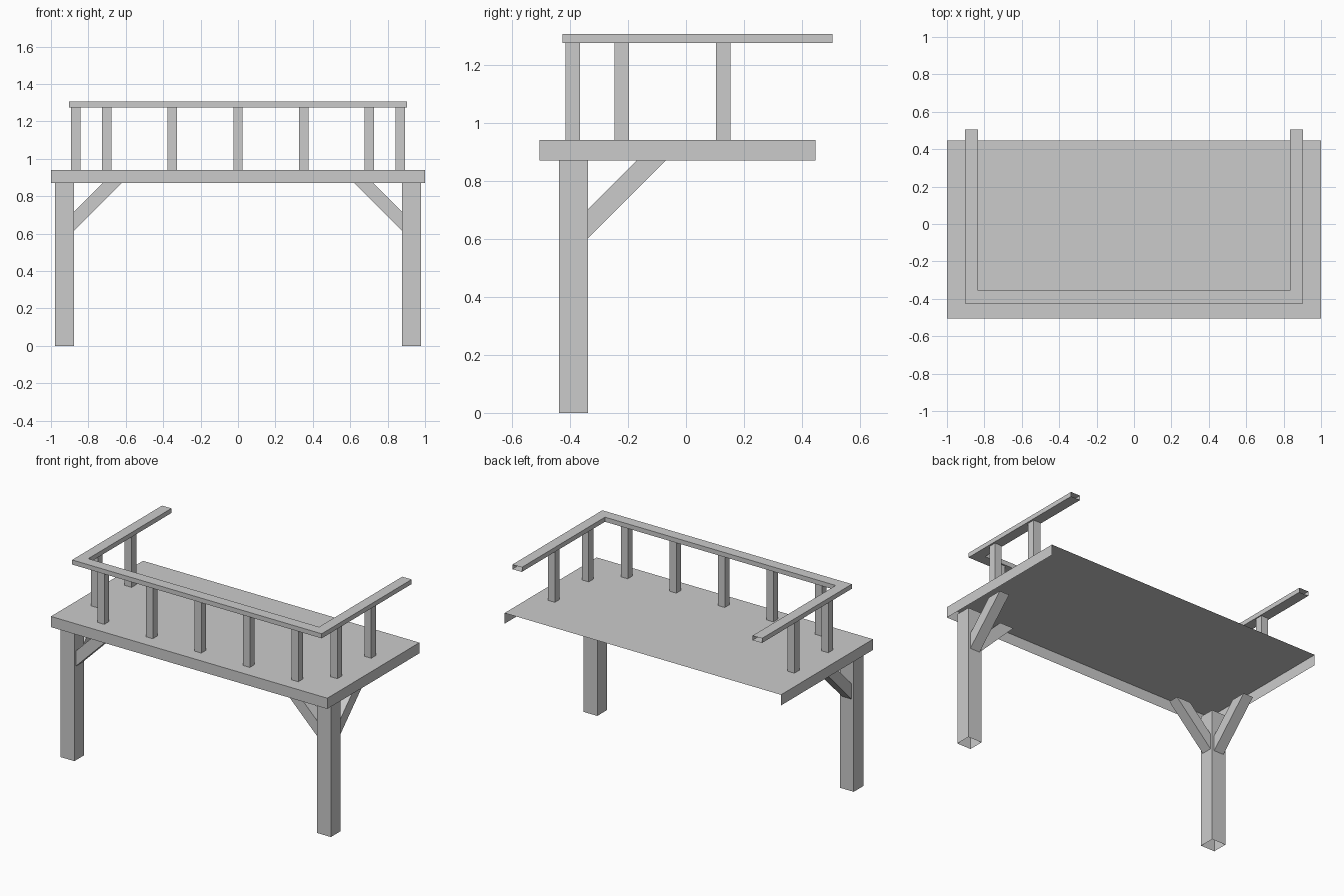
import bpy, bmesh
from mathutils import Vector

if "Cube" in bpy.data.objects:
    bpy.data.objects.remove(bpy.data.objects["Cube"])


def prism(name, profile, offset, skip=(), caps=(True, True)):
    """Extrude a closed profile by offset; skip lists side walls left open."""
    bm = bmesh.new()
    offset = Vector(offset)
    a = [bm.verts.new(p) for p in profile]
    b = [bm.verts.new(Vector(p) + offset) for p in profile]
    n = len(a)
    for i in range(n):
        if i not in skip:
            j = (i + 1) % n
            bm.faces.new((a[i], a[j], b[j], b[i]))
    if caps[0]:
        bm.faces.new(a[::-1])
    if caps[1]:
        bm.faces.new(b)
    mesh = bpy.data.meshes.new(name)
    bm.to_mesh(mesh)
    bm.free()
    obj = bpy.data.objects.new(name, mesh)
    bpy.context.collection.objects.link(obj)
    return obj


def rect(x, y, hw, z):
    return [(x - hw, y - hw, z), (x + hw, y - hw, z),
            (x + hw, y + hw, z), (x - hw, y + hw, z)]


def mirror_x(obj):
    obj.modifiers.new("mirror", 'MIRROR').use_axis[0] = True


def post(name, x, y, hw, z0, z1):
    return prism(name, rect(x, y, hw, z0), (0, 0, z1 - z0), caps=(False, False))


DECK_LOW, DECK_TOP, RAIL_LOW, RAIL_TOP = 0.87, 0.94, 1.275, 1.305
LEG_X, LEG_Y = 0.928, -0.387

# Deck: top with front and side skirts, open underneath and at the back
prism("deck", [(-1, -0.505, DECK_LOW), (1, -0.505, DECK_LOW),
               (1, 0.447, DECK_LOW), (-1, 0.447, DECK_LOW)],
      (0, 0, DECK_TOP - DECK_LOW), skip=(2,), caps=(False, True))

# Front legs
mirror_x(post("front_leg", LEG_X, LEG_Y, 0.05, 0, DECK_LOW))

# Diagonal braces from each leg, one sideways and one backwards
hw = 0.035
mirror_x(prism("side_brace", [(0.878, LEG_Y + hw, 0.615), (0.878, LEG_Y + hw, 0.715),
                              (0.723, LEG_Y + hw, DECK_LOW), (0.623, LEG_Y + hw, DECK_LOW)],
               (0, -2 * hw, 0), skip=(0, 2)))
mirror_x(prism("back_brace", [(LEG_X + hw, -0.337, 0.602), (LEG_X + hw, -0.337, 0.702),
                              (LEG_X + hw, -0.169, DECK_LOW), (LEG_X + hw, -0.069, DECK_LOW)],
               (-2 * hw, 0, 0), skip=(0, 2)))
for name in ("side_brace", "back_brace"):
    bm = bmesh.new()
    mesh = bpy.data.objects[name].data
    bm.from_mesh(mesh)
    c = sum((v.co for v in bm.verts), Vector()) / len(bm.verts)
    for f in bm.faces:
        if f.normal.dot(f.calc_center_median() - c) < 0:
            f.normal_flip()
    bm.to_mesh(mesh)
    bm.free()

# Railing posts: five along the front, two on each side
for i in range(-2, 3):
    post("front_post", i * 0.351, -0.39, 0.025, DECK_TOP, RAIL_LOW)
for y in (-0.222, 0.128):
    mirror_x(post("side_post", 0.867, y, 0.025, DECK_TOP, RAIL_LOW))

# U-shaped handrail with open back ends
o, i, f, g, e = 0.903, 0.835, -0.425, -0.355, 0.505
prism("handrail", [(x, y, RAIL_LOW) for x, y in
                   ((-o, f), (o, f), (o, e), (i, e), (i, g), (-i, g), (-i, e), (-o, e))],
      (0, 0, RAIL_TOP - RAIL_LOW), skip=(2, 6))
